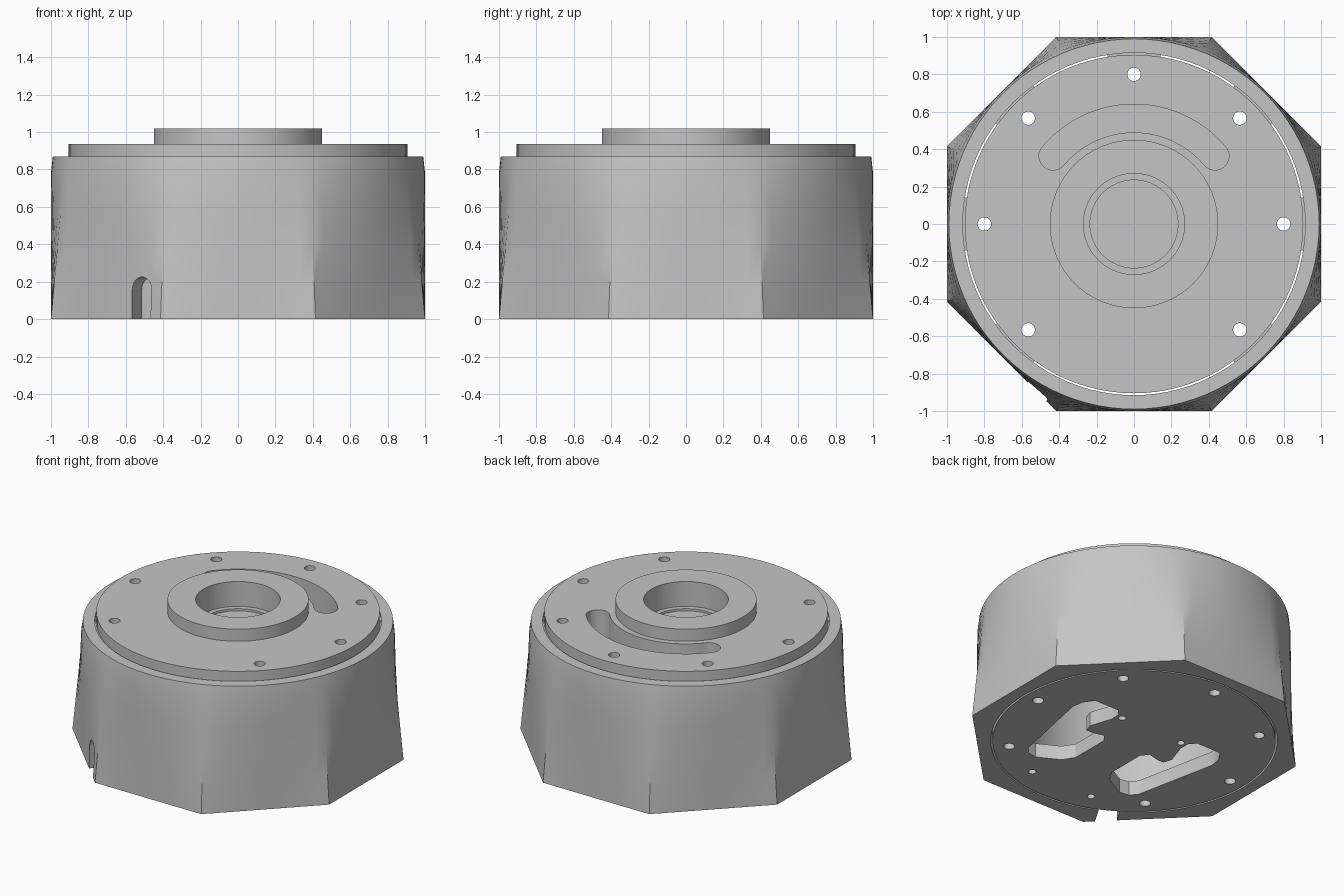
import bpy, bmesh
from math import pi, cos, sin, tan, radians
from mathutils import Matrix, Vector

if "Cube" in bpy.data.objects:
    bpy.data.objects.remove(bpy.data.objects["Cube"])

grey = bpy.data.materials.new("plain grey")
grey.use_nodes = True
colour = (0.56, 0.56, 0.56, 1)
grey.diffuse_color = colour
grey.node_tree.nodes["Principled BSDF"].inputs["Base Color"].default_value = colour

SEG = 96


def finish(bm, name):
    bmesh.ops.remove_doubles(bm, verts=bm.verts, dist=1e-5)
    bmesh.ops.recalc_face_normals(bm, faces=bm.faces)
    mesh = bpy.data.meshes.new(name)
    bm.to_mesh(mesh)
    bm.free()
    mesh.materials.append(grey)
    obj = bpy.data.objects.new(name, mesh)
    bpy.context.collection.objects.link(obj)
    return obj


def skin(bm, rings):
    """Join closed rings of points; the last ring joins the first."""
    rows = [[bm.verts.new(p) for p in ring] for ring in rings]
    for a, b in zip(rows, rows[1:] + rows[:1]):
        for i in range(len(a)):
            j = (i + 1) % len(a)
            bm.faces.new((a[i], a[j], b[j], b[i]))


def circle(r, z):
    return [(r * cos(2 * pi * i / SEG), r * sin(2 * pi * i / SEG), z) for i in range(SEG)]


def prism(bm, points, z0, z1, matrix=Matrix()):
    low = [bm.verts.new(matrix @ Vector((x, y, z0))) for x, y in points]
    high = [bm.verts.new(matrix @ Vector((x, y, z1))) for x, y in points]
    bm.faces.new(low[::-1])
    bm.faces.new(high)
    n = len(points)
    for i in range(n):
        j = (i + 1) % n
        bm.faces.new((low[i], low[j], high[j], high[i]))


def arc(cx, cy, r, a0, a1, n):
    """Points on an arc, angles in degrees."""
    return [(cx + r * cos(radians(a0 + (a1 - a0) * i / n)),
             cy + r * sin(radians(a0 + (a1 - a0) * i / n))) for i in range(n + 1)]


def polar(r, a):
    return r * cos(radians(a)), r * sin(radians(a))


def cut(obj, bm):
    cutter = finish(bm, "cutter")
    cutter.hide_render = True
    mod = obj.modifiers.new("cut", 'BOOLEAN')
    mod.operation = 'DIFFERENCE'
    mod.solver = 'EXACT'
    mod.object = cutter
    bpy.context.view_layer.update()
    graph = bpy.context.evaluated_depsgraph_get()
    mesh = bpy.data.meshes.new_from_object(obj.evaluated_get(graph))
    obj.modifiers.clear()
    obj.data = mesh
    bpy.data.objects.remove(cutter)


def screw_holes(bm):
    # seven through holes, none at the front
    for k in range(8):
        if k != 6:
            prism(bm, arc(*polar(0.8, 45 * k), 0.036, 0, 345, 23), -0.2, 1.2)


# Outer shell: octagon foot blending into a round rim, with a round bore
def blend(z, t):
    ring = []
    for i in range(SEG):
        a = 2 * pi * i / SEG
        off = (a + pi / 8) % (pi / 4) - pi / 8
        r = (1 - t) / cos(off) + t
        ring.append((r * cos(a), r * sin(a), z))
    return ring


bm = bmesh.new()
skin(bm, [blend(0.78 * k / 4, 0.23 * k) for k in range(5)]
     + [circle(0.99, 0.87), circle(0.915, 0.87), circle(0.915, 0)])
shell = finish(bm, "outer_shell")

# Cable notch in the foot of the shell
ang = radians(240)
radial = Vector((cos(ang), sin(ang), 0))
side = Vector((-sin(ang), cos(ang), 0))
frame = Matrix((side, Vector((0, 0, 1)), radial)).transposed().to_4x4()
bm = bmesh.new()
prism(bm, [(-0.068, -0.1), (0.068, -0.1)] + arc(0, 0.157, 0.068, 0, 180, 16), 0.8, 1.3, frame)
cut(shell, bm)

# Inner housing: hollow drum with a raised collar and a stepped bore
profile = [(0.235, 0.83), (0.235, 0.845), (0.27, 0.845), (0.27, 1.02), (0.45, 1.02),
           (0.45, 0.935), (0.905, 0.935), (0.905, 0.1), (0.72, 0.1), (0.72, 0.72), (0.235, 0.72)]
bm = bmesh.new()
rows = [[bm.verts.new(p) for p in circle(r, z)] for r, z in profile]
for a, b in zip(rows, rows[1:]):
    for i in range(SEG):
        j = (i + 1) % SEG
        bm.faces.new((a[i], a[j], b[j], b[i]))
bm.faces.new(rows[0])
bm.faces.new(rows[-1])
housing = finish(bm, "inner_housing")

# Curved slot and screw holes through the housing
bm = bmesh.new()
screw_holes(bm)
mid, half, reach = 0.565, 0.075, 50
left, right = 90 + reach, 90 - reach
slot = (arc(0, 0, mid + half, right, left, 32)
        + arc(*polar(mid, left), half, left, left + 180, 12)[1:]
        + arc(0, 0, mid - half, left, right, 32)[1:]
        + arc(*polar(mid, right), half, right + 180, right + 360, 12)[1:-1])
prism(bm, slot, 0.5, 1.2)
cut(housing, bm)

# Base plate with two mirrored cable openings
bm = bmesh.new()
prism(bm, [p[:2] for p in circle(0.903, 0)], 0, 0.1)
plate = finish(bm, "base_plate")
bm = bmesh.new()
screw_holes(bm)
opening = [(0.2, -0.48), (0.35, -0.56), (0.42, -0.55), (0.46, -0.5), (0.58, 0.08), (0.57, 0.16),
           (0.52, 0.235), (0.33, 0.235), (0.29, 0.19), (0.29, 0.12), (0.34, -0.03), (0.32, -0.09),
           (0.27, -0.09), (0.19, -0.07), (0.15, -0.12), (0.15, -0.4)]
for s in (1, -1):
    prism(bm, [(s * x, y) for x, y in opening], -0.2, 0.3)
    for y in (-0.72, 0.173):
        prism(bm, arc(s * 0.245, y, 0.025, 0, 345, 23), -0.2, 0.06)
cut(plate, bm)

# Bridges holding the housing inside the shell
bm = bmesh.new()
for k in range(8):
    if k != 6:
        a = 45 * k
        prism(bm, arc(0, 0, 0.92, a - 9, a + 9, 8) + arc(0, 0, 0.9, a + 9, a - 9, 8), 0.5, 0.86)
bridges = finish(bm, "bridges")

# Smooth curved walls, crisp edges
bpy.ops.object.select_all(action='DESELECT')
for obj in (shell, housing, plate, bridges):
    obj.select_set(True)
bpy.context.view_layer.objects.active = shell
bpy.ops.object.shade_smooth_by_angle(angle=radians(30))
